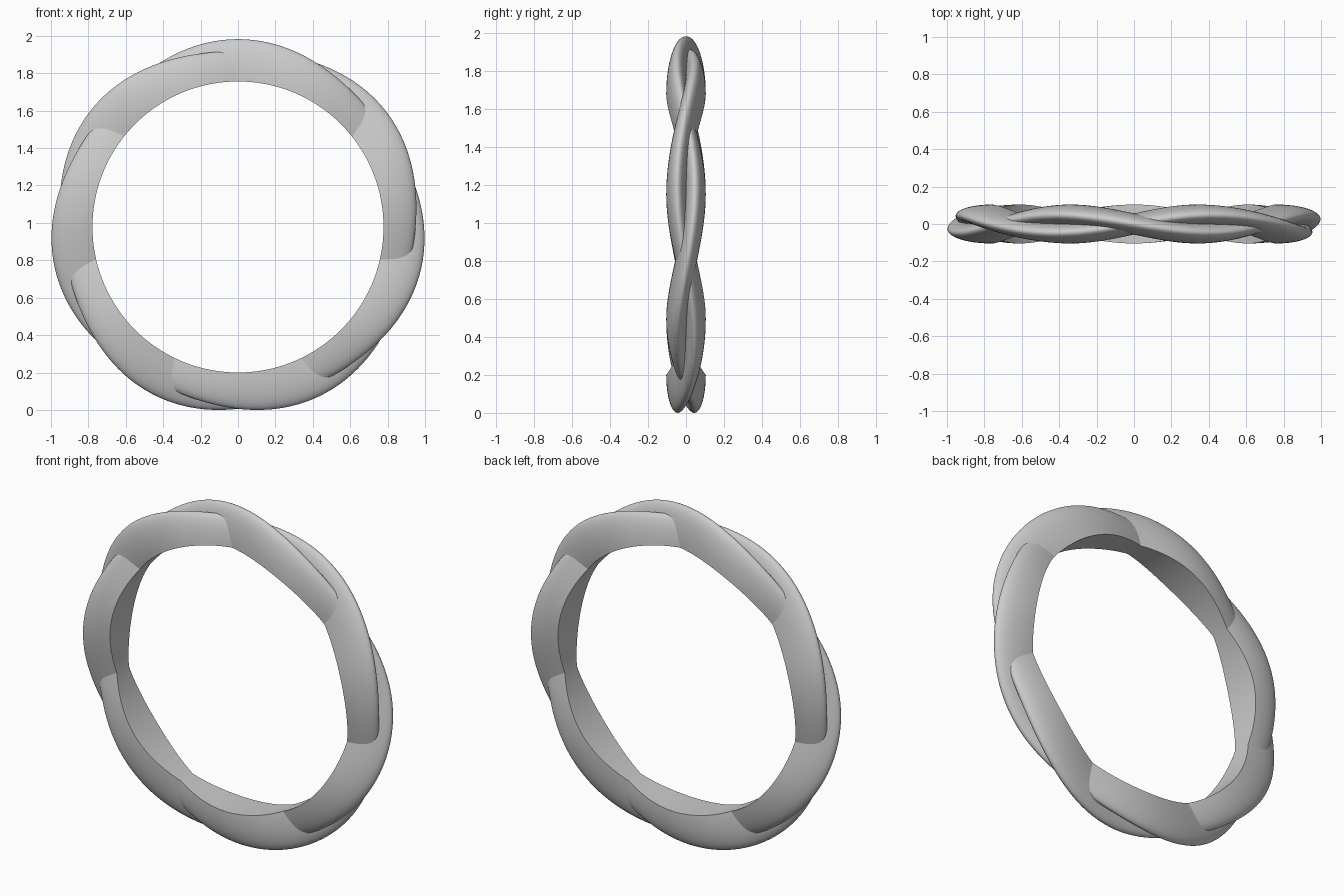
import bpy, bmesh, math

if "Cube" in bpy.data.objects:
    bpy.data.objects.remove(bpy.data.objects["Cube"])

CENTRE_Z = 0.985     # height of the ring axis
INNER_R = 0.778      # radius of the smooth finger hole
CORE_R = 0.782       # radius the two strands wind around
HALF_Y, HALF_R = 0.057, 0.190      # strand ellipse: sideways, radial
WIND_Y, WIND_R = 0.047, 0.032      # how far the strands wind off the core
TWISTS = 3.5         # half-integer: the strand closes after two laps
STEPS, ARC = 560, 32


def section(theta):
    """Elliptical strand section, cut flat at the finger hole."""
    phi = TWISTS * (theta - math.pi / 2)
    r0 = CORE_R + WIND_R * math.cos(phi)
    y0 = WIND_Y * math.sin(phi)
    start = math.asin((INNER_R - r0) / HALF_R)
    for i in range(ARC + 1):
        t = start + (math.pi - 2 * start) * i / ARC
        r = r0 + HALF_R * math.sin(t)
        yield (r * math.cos(theta), y0 + HALF_Y * math.cos(t), r * math.sin(theta))


# Sweep one continuous strand twice round the ring
bm = bmesh.new()
loops = [[bm.verts.new(p) for p in section(4 * math.pi * k / STEPS)]
         for k in range(STEPS)]
for k in range(STEPS):
    a, b = loops[k], loops[(k + 1) % STEPS]
    for i in range(ARC + 1):
        j = (i + 1) % (ARC + 1)      # the last quad is the inner face
        bm.faces.new((a[i], a[j], b[j], b[i]))
bmesh.ops.recalc_face_normals(bm, faces=bm.faces)

# Stand the ring on the ground
low = min(v.co.z for v in bm.verts)
bmesh.ops.translate(bm, verts=bm.verts, vec=(0, 0, -low))

mesh = bpy.data.meshes.new("twisted_ring")
bm.to_mesh(mesh)
bm.free()
ring = bpy.data.objects.new("twisted_ring", mesh)
bpy.context.collection.objects.link(ring)
bpy.context.view_layer.objects.active = ring
ring.select_set(True)
bpy.ops.object.shade_smooth_by_angle(angle=math.radians(40))
